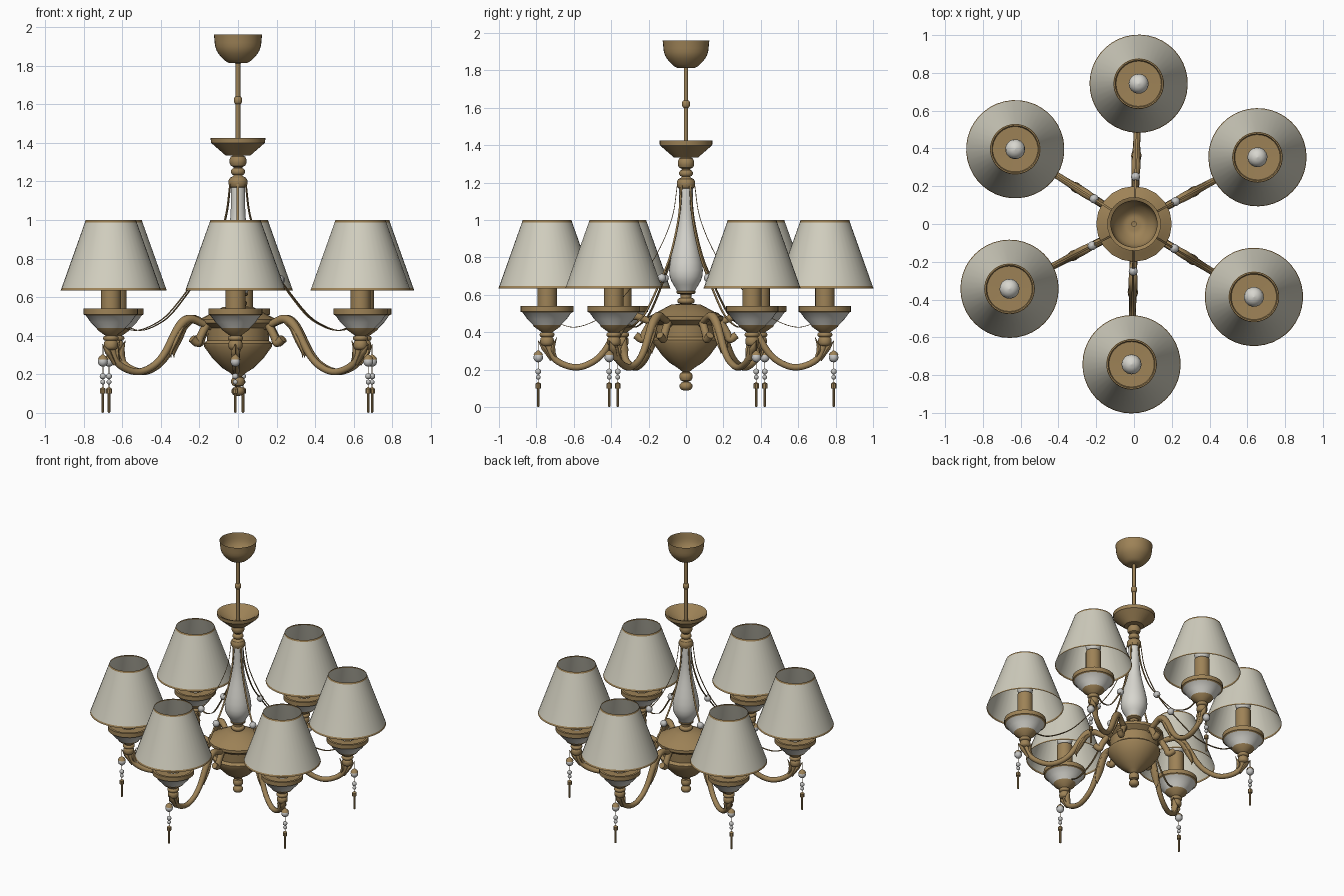
import bpy, math
from mathutils import Vector

if "Cube" in bpy.data.objects:
    bpy.data.objects.remove(bpy.data.objects["Cube"])


def material(name, *rgb):
    m = bpy.data.materials.new(name)
    m.diffuse_color = (*rgb, 1)
    m.use_nodes = True
    m.node_tree.nodes["Principled BSDF"].inputs["Base Color"].default_value = m.diffuse_color
    return m


BRASS = material("antique_brass", .34, .225, .095)
CREAM = material("cream_fabric", .64, .62, .52)
GLASS = material("pale_glass", .68, .67, .62)
BEAD = material("grey_crystal", .55, .55, .54)
R = 0.743    # distance of each lamp from the axis
LAMPS = 6


def spline(pts, steps):
    """Smooth curve through 2D points."""
    c = [Vector(p) for p in pts]
    c = [2 * c[0] - c[1]] + c + [2 * c[-1] - c[-2]]
    out = []
    for i in range(1, len(c) - 2):
        a, b, d, e = c[i - 1:i + 3]
        for s in range(steps):
            t = s / steps
            out.append(b + ((d - a) * t + (2 * a - 5 * b + 4 * d - e) * t * t
                            + (3 * b - a - 3 * d + e) * t ** 3) / 2)
    return out + [c[-2]]


def build(name, rings, mats, rule=None, caps=False, lamp=False):
    """Skin a list of vertex rings; lamp parts are repeated around the axis."""
    n = len(rings[0])
    verts = [v for ring in rings for v in ring]
    faces = [(i * n + k, i * n + (k + 1) % n, (i + 1) * n + (k + 1) % n, (i + 1) * n + k)
             for i in range(len(rings) - 1) for k in range(n)]
    if caps:
        faces += [tuple(range(n))[::-1], tuple(range(len(verts) - n, len(verts)))]
    me = bpy.data.meshes.new(name)
    me.from_pydata(verts, [], faces)
    for m in mats:
        me.materials.append(m)
    for p in me.polygons:
        p.use_smooth = True
        if rule:
            p.material_index = rule(p.center.z)
    me.set_sharp_from_angle(angle=math.radians(38))
    for i in range(LAMPS if lamp else 1):
        ob = bpy.data.objects.new(f"{name}_{i + 1}" if lamp else name, me)
        ob.rotation_euler.z = math.radians(-91 + 59.7 * i) if lamp else 0
        bpy.context.collection.objects.link(ob)


def lathe(name, prof, mats, seg=32, x=0.0, rule=None):
    """Revolve (radius, z) points round a vertical axis at x."""
    turn = [2 * math.pi * k / seg for k in range(seg)]
    rings = [[(x + r * math.cos(a), r * math.sin(a), z) for a in turn] for r, z in prof]
    build(name, rings, mats, rule, lamp=x > 0)


def arc(r, z, n=6):
    """Half-round bead profile, listed downwards."""
    return [(max(1e-4, r * math.sin(math.pi * i / n)), z + r * math.cos(math.pi * i / n))
            for i in range(n + 1)]


def knob(r, z, neck, h):
    """Rounded moulding of height 2h between two necks."""
    return [(neck + (r - neck) * math.sin(math.pi * i / 5), z + h * math.cos(math.pi * i / 5))
            for i in range(6)]


def sweep(name, pts, wide, deep, width=lambda t: 1, sides=10):
    """Tube in the radial plane; width(t) scales the section along its length."""
    path = spline(pts, 5)
    rings = []
    for i, p in enumerate(path):
        d = (path[min(i + 1, len(path) - 1)] - path[max(i - 1, 0)]).normalized()
        f = width(i / (len(path) - 1))
        ring = []
        for k in range(sides):
            a = 2 * math.pi * (k + .5) / sides
            h = f * deep * math.cos(a)
            ring.append((p.x - d.y * h, f * wide * math.sin(a), p.y + d.x * h))
        rings.append(ring)
    build(name, rings, [BRASS], caps=True, lamp=True)


# Ceiling canopy, an open bowl
lathe("ceiling_canopy", spline([(.125, 1.96), (.112, 1.88), (.06, 1.82), (.012, 1.812)], 4), [BRASS])

# Rod with a small knob
lathe("rod", [(.012, 1.82)] + knob(.022, 1.62, .012, .02) + [(.012, 1.35)], [BRASS], 16)

# Open dish and the mouldings under it
lathe("upper_dish", [(.012, 1.355), (.06, 1.36), (.125, 1.42), (.142, 1.425), (.14, 1.40), (.065, 1.335)]
      + knob(.045, 1.305, .025, .03) + knob(.037, 1.25, .022, .018) + knob(.05, 1.195, .028, .03), [BRASS])

# Pear-shaped glass body
lathe("glass_baluster", spline([(.036, 1.18), (.043, .98), (.09, .73), (.045, .615)], 5), [GLASS])

# Turned hub
lathe("hub", knob(.053, .615, .03, .012) + knob(.047, .568, .03, .016)
      + [(.08, .548), (.16, .505), (.2, .485), (.2, .465), (.165, .44), (.16, .375), (.178, .36),
         (.175, .342), (.13, .28), (.085, .235), (.045, .21)]
      + knob(.036, .163, .018, .025) + knob(.035, .112, .012, .023) + [(.001, .088)], [BRASS], 20)

# Lamp shade with brass trim
lathe("lamp_shade", [(.13, 1), (.134, .988), (.2555, .647), (.26, .635)], [CREAM, BRASS], 40, R,
      lambda z: int(z > .985 or z < .65))

# Cup with a glass band
lathe("lamp_cup", [(.012, .325)] + knob(.037, .352, .028, -.022) + knob(.04, .387, .028, -.013)
      + [(.07, .43), (.075, .44), (.105, .47), (.13, .505), (.141, .51), (.141, .54), (.125, .54),
         (.12, .53), (.05, .528)], [BRASS, GLASS], 28, R, lambda z: int(.44 < z < .507))

# Candle sleeve and bulb
lathe("candle_sleeve", [(.052, .53), (.052, .735), (.001, .738)], [BRASS], 20, R)
lathe("bulb", arc(.053, .775, 8), [GLASS], 16, R)

# S-shaped arm, thicker near the hub
sweep("arm", [(.15, .445), (.2, .46), (.28, .487), (.345, .445), (.435, .3), (.51, .235), (.6, .213),
              (.7, .255), (R, .345)], .018, .018, lambda t: 1 + .35 * math.exp(-((t - .32) / .12) ** 2))
sweep("arm_scroll", [(.185, .455), (.22, .395), (.235, .362), (.27, .385)], .021, .021)


# Leaves, widest before the middle and pointed at the tip
def leaf(t):
    return .5 + t if t < .5 else max(.12, 2 * (1 - t))


sweep("arm_leaf", [(.285, .475), (.335, .435), (.39, .33), (.392, .288)], .028, .02, leaf)
sweep("cup_leaf_inner", [(.69, .25), (.712, .31), (.69, .375)], .024, .014, leaf)
sweep("cup_leaf_outer", [(.72, .25), (.76, .315), (.792, .355)], .024, .014, leaf)

# Ribbon draped from the column to the cup, with a bead
sweep("draped_strand", [(.046, 1.19), (.075, 1.01), (.155, .82), (.25, .69), (.4, .52), (.5, .455),
                        (.6, .427), (.69, .45)], .008, .0025, sides=4)
lathe("strand_bead", arc(.024, .69), [BEAD], 14, .25)

# Pendant hanging outside the cup
P = .79
sweep("pendant_wire", [(P, .35), (P, .1)], .0025, .0025, sides=6)
for part, r, z in (("large", .026, .265), ("upper", .016, .19), ("lower", .013, .16)):
    lathe(f"pendant_{part}_bead", arc(r, z), [BEAD], 14, P)
lathe("pendant_cap", [(.001, .305), (.02, .29), (.026, .278)], [BRASS], 12, P)
lathe("pendant_drop", [(.001, .135), (.015, .125), (.015, .1), (.007, .1), (.007, .004), (.001, 0)],
      [BRASS], 8, P)
